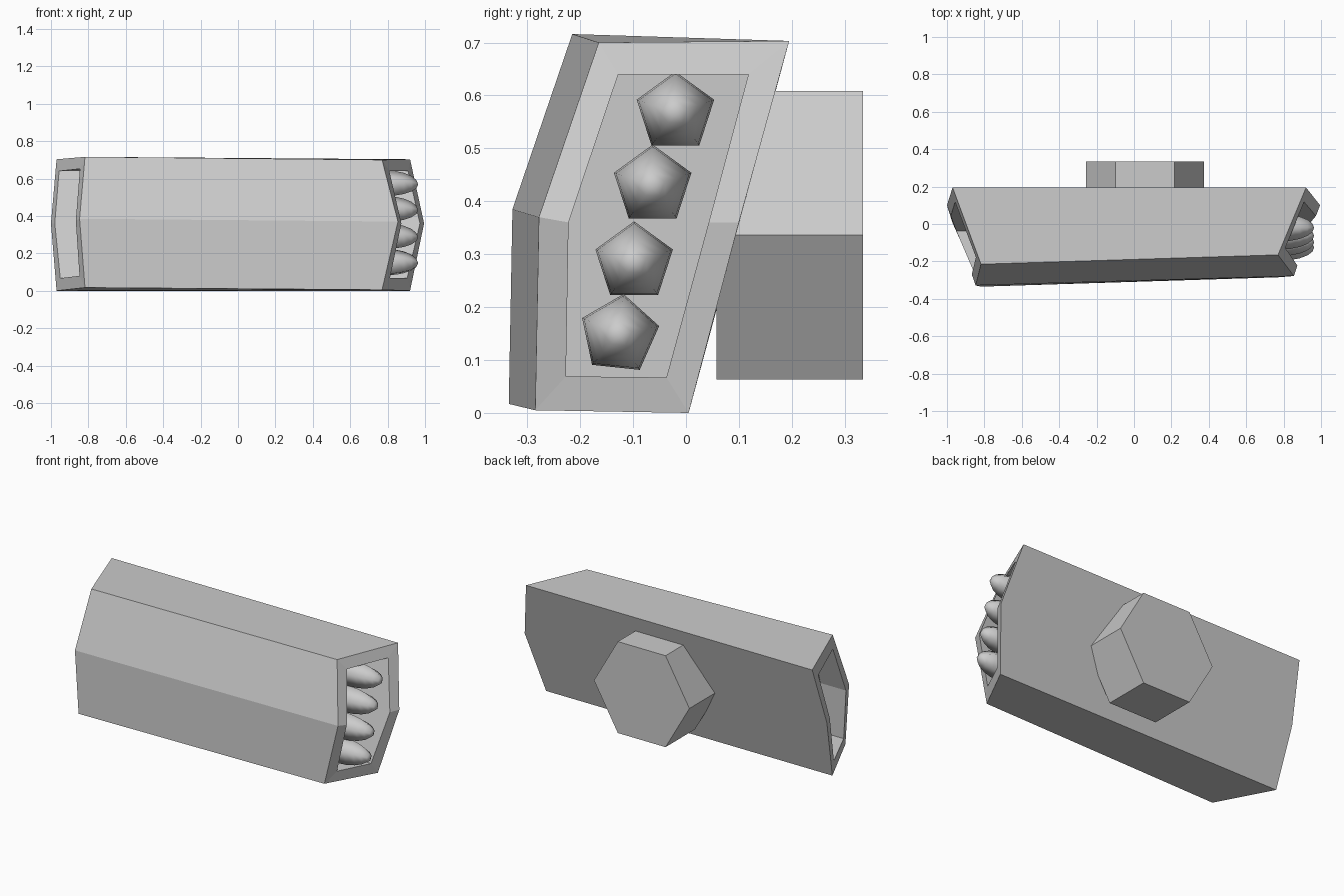
import bpy, bmesh, math
from mathutils import Matrix, Vector

if "Cube" in bpy.data.objects:
    bpy.data.objects.remove(bpy.data.objects["Cube"])


def finish(bm, name):
    bmesh.ops.recalc_face_normals(bm, faces=bm.faces)
    me = bpy.data.meshes.new(name)
    bm.to_mesh(me)
    bm.free()
    ob = bpy.data.objects.new(name, me)
    bpy.context.collection.objects.link(ob)
    return ob


def lerp(a, b, t):
    return a + (b - a) * t


def cap_x(outer, y, z):
    """Depth of the pointed end cap at (y, z), blended from its outer rim."""
    tb, tf, mf, bf, bb, mb = outer
    eb, ef = (tb, tf) if z > mf.z else (bb, bf)
    t = (z - mf.z) / (ef.z - mf.z)
    f, b = mf.lerp(ef, t), mb.lerp(eb, t)
    return lerp(f.x, b.x, (y - f.y) / (b.y - f.y))


# rims run: top back, top front, mid front, bottom front, bottom back, mid back
right = [Vector(p) for p in [(.92, .195, .703), (.77, -.165, .70), (.855, -.278, .37),
                             (.77, -.285, .005), (.92, .005, .0), (.995, .10, .36)]]
left = [Vector(p) for p in [(-.97, .195, .703), (-.818, -.215, .716), (-.847, -.328, .385),
                            (-.818, -.335, .017), (-.97, .005, .0), (-1.0, .10, .36)]]
right_in = [(.118, .64), (-.128, .64), (-.222, .36), (-.227, .069), (-.037, .067), (.043, .36)]
left_in = [(.118, .64), (-.178, .652), (-.27, .375), (-.277, .08), (-.037, .067), (.043, .36)]

# pod body: lofted shell with a recessed opening at each end
bm = bmesh.new()
outer_rings = []
for outer, inner, floor_x in ((right, right_in, .70), (left, left_in, -.70)):
    a = [bm.verts.new(p) for p in outer]
    b = [bm.verts.new((cap_x(outer, y, z), y, z)) for y, z in inner]
    c = [bm.verts.new((floor_x, y, z)) for y, z in inner]
    for p, q in ((a, b), (b, c)):
        for i in range(6):
            j = (i + 1) % 6
            bm.faces.new((p[i], p[j], q[j], q[i]))
    bm.faces.new(c)
    outer_rings.append(a)
p, q = outer_rings
for i in range(4):
    bm.faces.new((p[i], p[i + 1], q[i + 1], q[i]))
bm.faces.new((p[4], p[5], p[0], q[0], q[5], q[4]))
finish(bm, "pod_body")

# hexagonal mount on the back
bm = bmesh.new()
bmesh.ops.create_cone(bm, cap_ends=True, segments=6, radius1=.315, radius2=.315, depth=.277)
bmesh.ops.rotate(bm, verts=bm.verts, matrix=Matrix.Rotation(math.pi / 2, 3, 'X'))
if max(v.co.x for v in bm.verts) < .3:
    bmesh.ops.rotate(bm, verts=bm.verts, matrix=Matrix.Rotation(math.pi / 6, 3, 'Y'))
bmesh.ops.translate(bm, verts=bm.verts, vec=(.058, .1965, .336))
finish(bm, "back_mount")

# five-sided smooth rockets in the right opening
profile = [(.69, 1), (.78, 1)] + [
    (.78 + .183 * math.sin(math.radians(a)), math.cos(math.radians(a))) for a in (18, 36, 54, 72)]
for n, (y, z, roll) in enumerate([(-.02, .568, 0), (-.063, .43, 0), (-.098, .285, 0), (-.126, .148, -6)]):
    bm = bmesh.new()
    rings = []
    for x, r in profile:
        ring = []
        for k in range(5):
            a = math.radians(90 + roll + 72 * k)
            ring.append(bm.verts.new((x, y + .077 * r * math.cos(a), z + .077 * r * math.sin(a))))
        rings.append(ring)
    tip = bm.verts.new((.963, y, z))
    for p, q in zip(rings, rings[1:]):
        for k in range(5):
            bm.faces.new((p[k], p[(k + 1) % 5], q[(k + 1) % 5], q[k]))
    for k in range(5):
        bm.faces.new((rings[-1][k], rings[-1][(k + 1) % 5], tip))
    bm.faces.new(rings[0])
    for f in bm.faces:
        f.smooth = len(f.verts) < 5
    finish(bm, f"rocket_{n + 1}")
